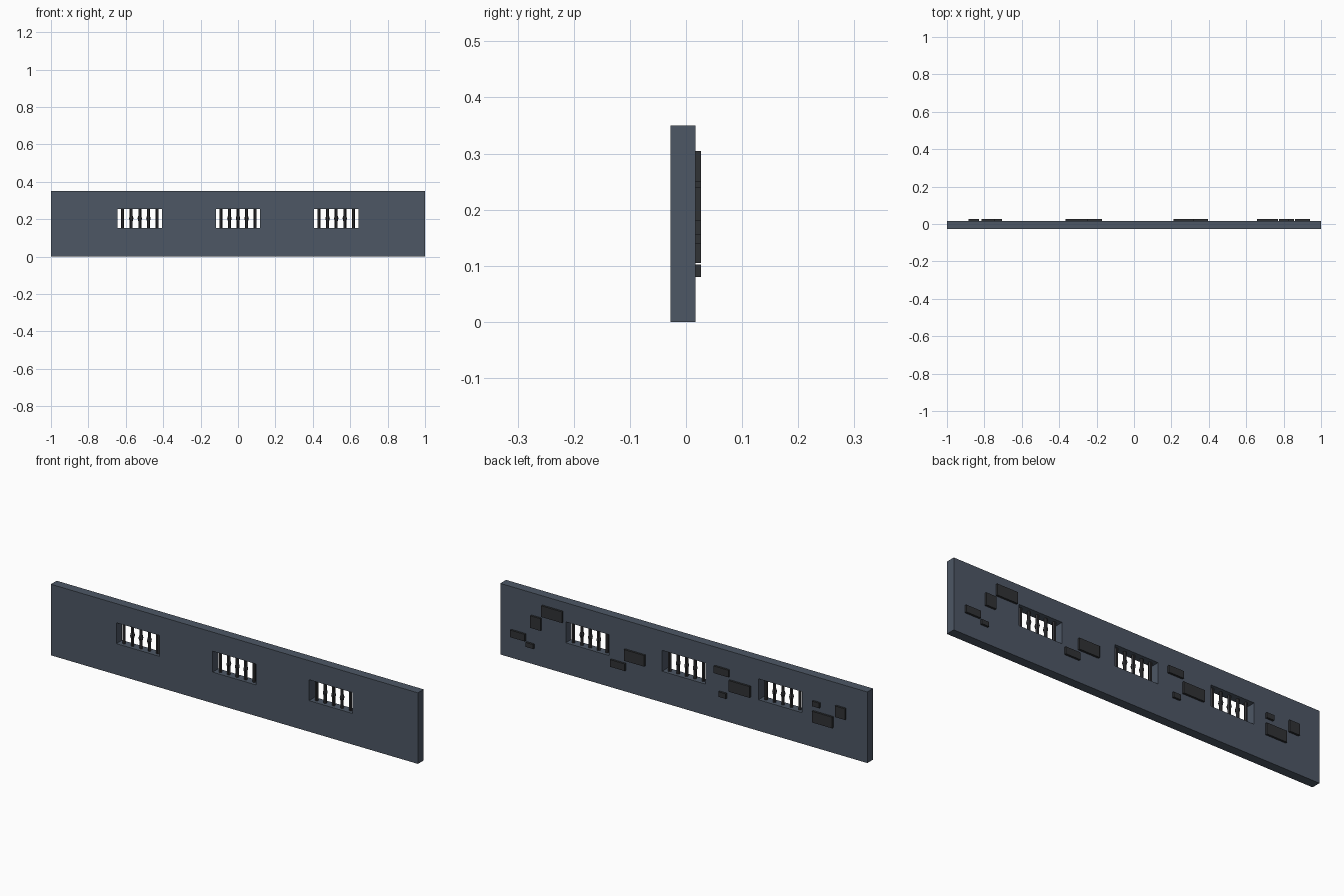
import bpy, bmesh, math
from mathutils import Matrix, Vector

if "Cube" in bpy.data.objects:
    bpy.data.objects.remove(bpy.data.objects["Cube"])

Y0, Y1 = -0.028, 0.017
WINDOWS = [-0.525, 0.0, 0.525]
HALF_W, ZB, ZT = 0.118, 0.153, 0.256


def material(name, rgb):
    m = bpy.data.materials.new(name)
    m.diffuse_color = (*rgb, 1)
    m.use_nodes = True
    m.node_tree.nodes["Principled BSDF"].inputs["Base Color"].default_value = m.diffuse_color
    return m


STONE = material("slate_wall", (0.075, 0.095, 0.13))
DARK = material("dark_stone", (0.03, 0.032, 0.036))
IRON = material("iron", (0.03, 0.03, 0.034))


def finish(bm, name, mat):
    bmesh.ops.recalc_face_normals(bm, faces=bm.faces)
    me = bpy.data.meshes.new(name)
    bm.to_mesh(me)
    bm.free()
    me.materials.append(mat)
    ob = bpy.data.objects.new(name, me)
    bpy.context.collection.objects.link(ob)
    return ob


# Wall: grid of cells with the window cells left out, extruded to thickness
xs = [-1.0] + [c + s * HALF_W for c in WINDOWS for s in (-1, 1)] + [1.0]
zs = [0.0, ZB, ZT, 0.35]
bm = bmesh.new()
grid = [[bm.verts.new((x, Y0, z)) for z in zs] for x in xs]
for i in range(len(xs) - 1):
    for j in range(3):
        if j == 1 and i % 2 == 1:
            continue
        bm.faces.new((grid[i][j], grid[i + 1][j], grid[i + 1][j + 1], grid[i][j + 1]))
ext = bmesh.ops.extrude_face_region(bm, geom=bm.faces[:], use_keep_orig=True)
moved = [g for g in ext["geom"] if isinstance(g, bmesh.types.BMVert)]
bmesh.ops.translate(bm, verts=moved, vec=(0, Y1 - Y0, 0))
finish(bm, "wall", STONE)

# Window bars: slim six-sided rods, the inner ones with a forged swelling
for n, cx in enumerate(WINDOWS):
    bm = bmesh.new()
    for k in range(-2, 3):
        zm = (ZB + ZT) / 2
        profile = [(ZB, 0.008), (ZT, 0.008)]
        if abs(k) < 2:
            profile = [(ZB, 0.008), (zm - 0.014, 0.008), (zm, 0.012),
                       (zm + 0.014, 0.008), (ZT, 0.008)]
        rings = []
        for z, r in profile:
            rings.append([bm.verts.new((cx + k * 0.046 + r * math.cos(a * math.pi / 3),
                                        (Y0 + Y1) / 2 + r * math.sin(a * math.pi / 3), z))
                          for a in range(6)])
        for lo, hi in zip(rings, rings[1:]):
            for a in range(6):
                b = (a + 1) % 6
                bm.faces.new((lo[a], lo[b], hi[b], hi[a]))
        bm.faces.new(rings[0][::-1])
        bm.faces.new(rings[-1])
    finish(bm, f"window_bars_{n + 1}", IRON)

# Raised stones on the back face: x range, z range
STONES = [
    (0.86, 0.94, 0.105, 0.14), (0.815, 0.855, 0.08, 0.102),
    (0.775, 0.83, 0.18, 0.24), (0.658, 0.77, 0.25, 0.305),
    (0.315, 0.395, 0.105, 0.14), (0.21, 0.32, 0.155, 0.21),
    (-0.25, -0.17, 0.225, 0.26), (-0.365, -0.25, 0.155, 0.21),
    (-0.235, -0.195, 0.115, 0.14), (-0.745, -0.705, 0.205, 0.23),
    (-0.815, -0.705, 0.125, 0.18), (-0.885, -0.83, 0.185, 0.24),
]
for n, (x0, x1, z0, z1) in enumerate(STONES):
    bm = bmesh.new()
    place = Matrix.Translation(Vector(((x0 + x1) / 2, (Y1 + 0.027) / 2, (z0 + z1) / 2)))
    size = Matrix.Diagonal((x1 - x0, 0.027 - Y1, z1 - z0, 1))
    bmesh.ops.create_cube(bm, size=1, matrix=place @ size)
    finish(bm, f"raised_stone_{n + 1}", DARK)
